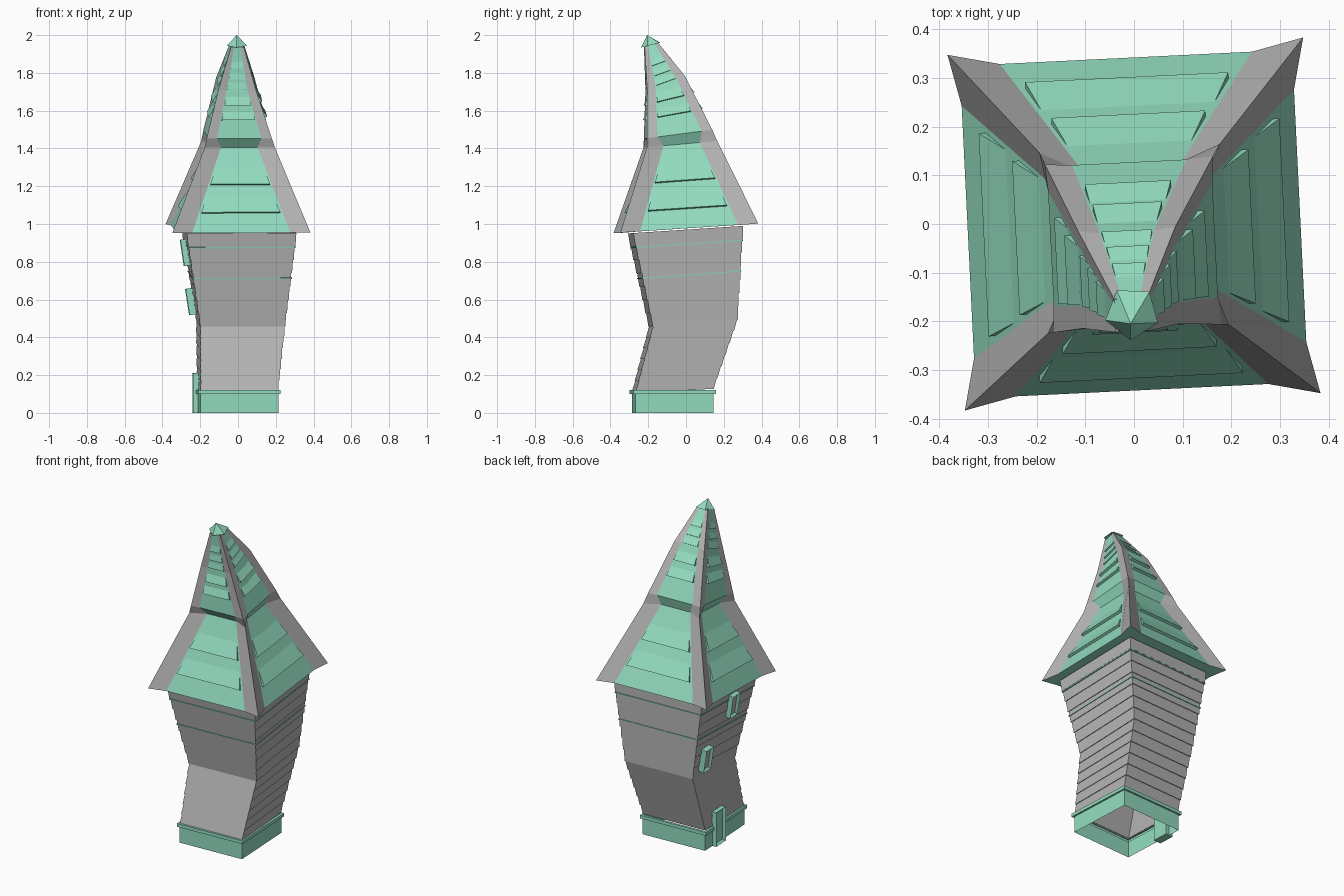
import bpy, bmesh, math
from mathutils import Vector, Matrix

cube = bpy.data.objects.get("Cube")
if cube:
    bpy.data.objects.remove(cube, do_unlink=True)

TWIST = math.radians(2.8)


def material(name, rgb):
    m = bpy.data.materials.new(name)
    m.use_nodes = True
    m.diffuse_color = (*rgb, 1)
    m.node_tree.nodes["Principled BSDF"].inputs["Base Color"].default_value = (*rgb, 1)
    return m


GREY = material("stone grey", (0.46, 0.46, 0.46))
GREEN = material("mint green", (0.29, 0.71, 0.52))


def finish(name, bm, mats):
    me = bpy.data.meshes.new(name)
    bm.to_mesh(me)
    bm.free()
    for m in mats:
        me.materials.append(m)
    ob = bpy.data.objects.new(name, me)
    bpy.context.collection.objects.link(ob)
    return ob


def mix(a, b, t):
    return tuple(p + (q - p) * t for p, q in zip(a, b))


def ring(level, grow=0.0):
    """Four corners of a twisted, tilted square: (cx, cy, half, z, tilt)."""
    cx, cy, h, z, tilt = level
    h += grow
    pts = []
    for sx, sy in ((-1, -1), (1, -1), (1, 1), (-1, 1)):
        x = sx * math.cos(TWIST) - sy * math.sin(TWIST)
        y = sx * math.sin(TWIST) + sy * math.cos(TWIST)
        pts.append(Vector((cx + h * x, cy + h * y, z + tilt * h * y)))
    return pts


def loft(bm, rings, rule=lambda j: 0):
    rows = [[bm.verts.new(p) for p in r] for r in rings]
    n = len(rows[0])
    for lo, hi in zip(rows, rows[1:]):
        for j in range(n):
            k = (j + 1) % n
            bm.faces.new((lo[j], lo[k], hi[k], hi[j])).material_index = rule(j)
    return rows


# Foundation with a projecting ledge
foot = (-0.003, -0.07, 0.207, 0, 0)
low = foot[:3] + (0.1, 0)
top = foot[:3] + (0.12, 0)
bm = bmesh.new()
loft(bm, [ring(foot), ring(low), ring(low, 0.011), ring(top, 0.011), ring(top, -0.004)])
finish("foundation", bm, [GREEN])

# Crooked plank walls
WALL = [foot[:2] + (0.203, 0.12, 0.03), (0.014, 0.038, 0.222, 0.475, 0.08),
        (0.005, -0.003, 0.29, 0.97, 0.065)]


def wall_level(t):
    return mix(WALL[0], WALL[1], t) if t < 1 else mix(WALL[1], WALL[2], t - 1)


steps = [i / 6 for i in range(6)] + [1 + i / 7 for i in range(8)]
rings = []
for a, b in zip(steps, steps[1:]):
    rings += [ring(wall_level(a), 0.004), ring(wall_level(b))]
bm = bmesh.new()
loft(bm, rings)
finish("plank_walls", bm, [GREY])

# Thin trim lines around the walls
bm = bmesh.new()
for t in (1.51, 1.84):
    loft(bm, [ring(wall_level(t + d), g)
              for d, g in ((0, 0), (0, 0.006), (0.012, 0.006), (0.012, 0))])
finish("wall_trim", bm, [GREEN])

# Roof: each side has two ridge strips and a recessed panel
ROOF = [(0, 0, 0.366, 0.977, 0.065), (0, -0.03, 0.186, 1.422, 0.09),
        (-0.002, -0.042, 0.173, 1.475, 0.13), (-0.01, -0.11, 0.1, 1.745, 0.36),
        (-0.005, -0.187, 0.034, 1.95, 0.4)]
PANEL = [(0.145, 0.024), (0.24, 0.045), (0.16, 0.004), (0.22, 0.006), (0.25, 0.002)]


def roof_ring(level, panel):
    corners = ring(level)
    pts = []
    for i, c in enumerate(corners):
        d = corners[(i + 1) % 4] - c
        inward = Vector((-d.y, d.x, 0)).normalized() * panel[1]
        pts += [c, c + d * panel[0] + inward, c + d * (1 - panel[0]) + inward]
    return pts


roof = [roof_ring(l, p) for l, p in zip(ROOF, PANEL)]
bm = bmesh.new()
rows = loft(bm, roof, lambda j: 1 if j % 3 == 1 else 0)
bm.faces.new(rows[0][::-1]).material_index = 1
finish("roof", bm, [GREY, GREEN])

# Shingle courses standing proud of the panels
COURSES = {0: ((0.23, 0.2), (0.56, 0.2)), 2: ((0.38, 0.18), (0.68, 0.18)),
           3: ((0.02, 0.16), (0.25, 0.16), (0.5, 0.16))}
bm = bmesh.new()
for band, courses in COURSES.items():
    for side in range(4):
        j = side * 3 + 1
        a0, b0, a1, b1 = (roof[band][j], roof[band][j + 1],
                          roof[band + 1][j], roof[band + 1][j + 1])
        out = (b0 - a0).cross(a1 - a0).normalized() * (0.015 if band < 3 else 0.007)
        for t, rise in courses:
            p, q = a0.lerp(a1, t), b0.lerp(b1, t)
            r, s = a0.lerp(a1, t + rise), b0.lerp(b1, t + rise)
            p, q = p.lerp(q, 0.03), q.lerp(p, 0.03)
            r, s = r.lerp(s, 0.03), s.lerp(r, 0.03)
            vp, vq, vr, vs, vpo, vqo = [bm.verts.new(v) for v in (p, q, r, s, p + out, q + out)]
            for f in ((vpo, vqo, vs, vr), (vp, vq, vqo, vpo), (vp, vpo, vr), (vq, vs, vqo)):
                bm.faces.new(f)
finish("roof_shingles", bm, [GREEN])

# Pointed cap on the tip
bm = bmesh.new()
tip = bm.verts.new((-0.007, -0.205, 2.0))
rim = []
for i in range(5):
    a = math.radians(54 + 72 * i) - TWIST
    x, y = 0.057 * math.cos(a), 0.056 * math.sin(a)
    rim.append(bm.verts.new((x - 0.004, y - 0.183, 1.948 + 0.25 * y)))
for i in range(5):
    bm.faces.new((rim[i], rim[(i + 1) % 5], tip))
bm.faces.new(rim[::-1])
finish("roof_cap", bm, [GREEN])


# Framed openings on the side wall
def opening(name, centre, size, lean, pane):
    bm = bmesh.new()
    bmesh.ops.create_cube(bm, size=1, matrix=Matrix.Diagonal((*size, 1)))
    bm.normal_update()
    front = min(bm.faces, key=lambda f: f.calc_center_median().x)
    bmesh.ops.inset_region(bm, faces=[front], thickness=0.016, depth=-0.014)
    front.material_index = 1
    bm.transform(Matrix.Translation(centre) @ Matrix.Rotation(TWIST, 4, 'Z')
                 @ Matrix.Rotation(-lean, 4, 'Y'))
    finish(name, bm, [GREEN, pane])


opening("door", (-0.214, 0.0, 0.105), (0.05, 0.1, 0.21), 0, GREEN)
opening("lower_window", (-0.246, 0.16, 0.59), (0.045, 0.075, 0.14), 0.15, GREY)
opening("upper_window", (-0.274, -0.06, 0.85), (0.045, 0.075, 0.14), 0.15, GREY)
